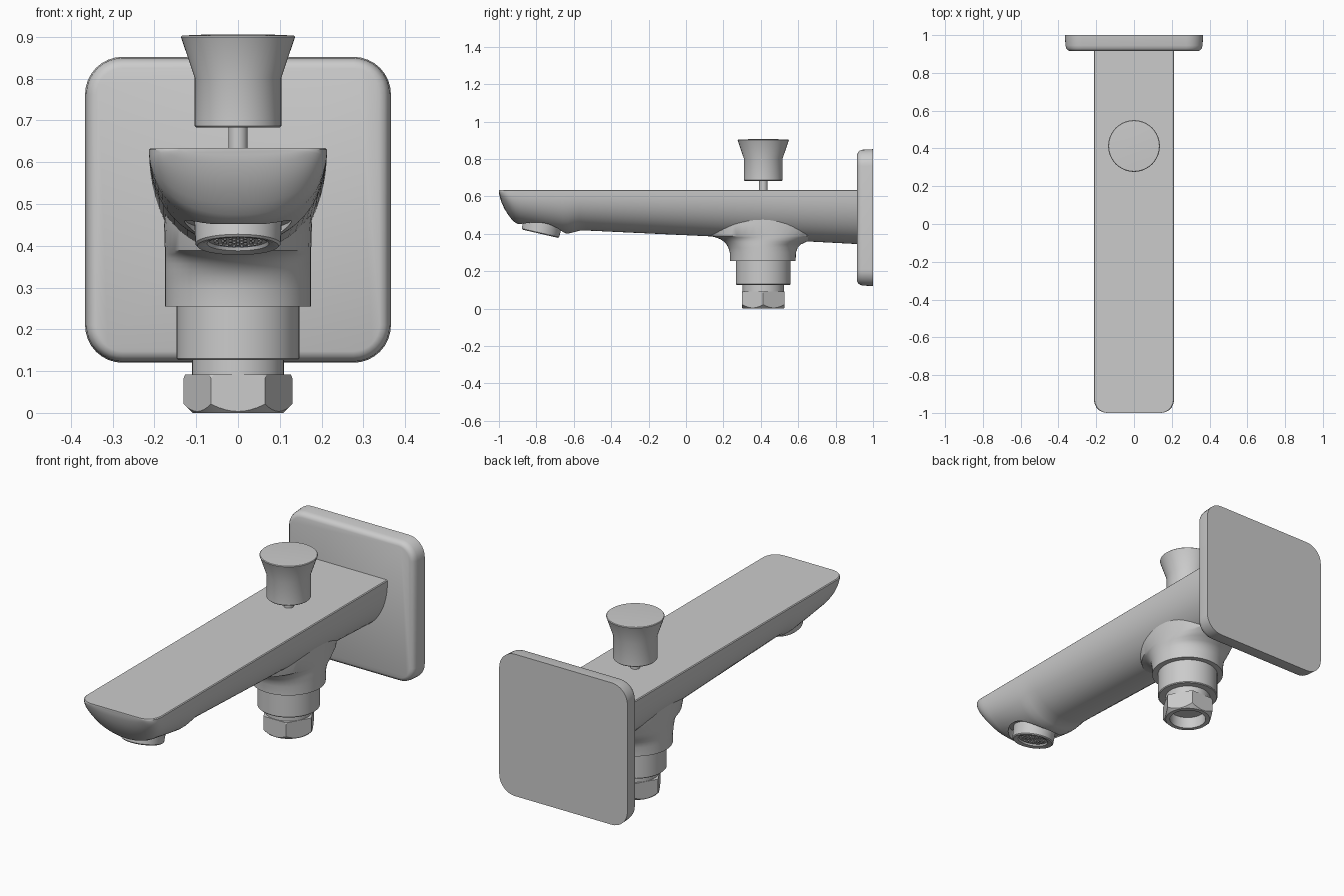
import bpy, bmesh
from math import sin, cos, pi, radians
from mathutils import Matrix, Vector

if "Cube" in bpy.data.objects:
    bpy.data.objects.remove(bpy.data.objects["Cube"])

TOP, KNOB_Y = 0.634, 0.413


def finish(ob, angle=32):
    bpy.ops.object.select_all(action='DESELECT')
    ob.select_set(True)
    bpy.context.view_layer.objects.active = ob
    bpy.ops.object.shade_smooth_by_angle(angle=radians(angle))


def make(name, bm):
    bmesh.ops.recalc_face_normals(bm, faces=bm.faces)
    me = bpy.data.meshes.new(name)
    bm.to_mesh(me)
    bm.free()
    ob = bpy.data.objects.new(name, me)
    bpy.context.collection.objects.link(ob)
    return ob


def loft(name, rings, angle=32):
    """Skin a list of closed rings and cap both ends."""
    bm = bmesh.new()
    vr = [[bm.verts.new(p) for p in r] for r in rings]
    n = len(vr[0])
    for a, b in zip(vr, vr[1:]):
        for i in range(n):
            j = (i + 1) % n
            bm.faces.new((a[i], a[j], b[j], b[i]))
    bm.faces.new(vr[0])
    bm.faces.new(vr[-1])
    ob = make(name, bm)
    finish(ob, angle)
    return ob


def lathe(name, profile, mat, segs=48):
    """Revolve (radius, height) pairs round the local z axis."""
    return loft(name, [[mat @ Vector((r * cos(2 * pi * i / segs), r * sin(2 * pi * i / segs), z))
                        for i in range(segs)] for r, z in profile])


def boolean(ob, cutter, op):
    m = ob.modifiers.new("cut", 'BOOLEAN')
    m.object, m.operation, m.solver = cutter, op, 'EXACT'
    bpy.context.view_layer.objects.active = ob
    bpy.ops.object.modifier_apply(modifier=m.name)
    bpy.data.objects.remove(cutter)
    finish(ob)


# wall plate: rounded square with a soft front edge
def rounded_square(y, inset):
    h, r = 0.366 - inset, 0.09 - inset
    pts = []
    for k, (sx, sz) in enumerate([(1, 1), (-1, 1), (-1, -1), (1, -1)]):
        for i in range(9):
            a = pi / 2 * (k + i / 8)
            pts.append((sx * (h - r) + r * cos(a), y, 0.486 + sz * (h - r) + r * sin(a)))
    return pts


loft("wall_plate", [rounded_square(y, i) for y, i in
     [(1, 0), (0.945, 0.003), (0.93, 0.007), (0.92, 0.015), (0.915, 0.027)]])


# spout: flat-topped, round-bellied section lofted along y
def section(y, w, bottom, n):
    d = TOP - 0.004 - bottom
    pts = [(w - 0.004, y, TOP)]
    for i in range(33):
        t = pi * i / 32
        c, s = cos(t), max(sin(t), 0)
        x = w * abs(c) ** (2 / n) * (1 if c >= 0 else -1)
        pts.append((x, y, TOP - 0.004 - d * s ** (2 / n)))
    return pts + [(-w + 0.004, y, TOP)]


# y, half width, lowest z, roundness exponent
stations = [(-1.0, 0.145, 0.618, 2.2), (-0.995, 0.168, 0.595, 2.2), (-0.985, 0.186, 0.564, 2.2),
            (-0.97, 0.2, 0.532, 2.2), (-0.95, 0.209, 0.5, 2.2), (-0.93, 0.213, 0.474, 2.2),
            (-0.91, 0.213, 0.457, 2.2), (-0.885, 0.213, 0.447, 2.2), (-0.77, 0.213, 0.425, 2.2),
            (-0.66, 0.213, 0.404, 2.15), (-0.63, 0.213, 0.401, 2.1), (-0.6, 0.213, 0.408, 2.1),
            (-0.57, 0.213, 0.416, 2.1), (-0.53, 0.213, 0.417, 2.1), (0.15, 0.213, 0.385, 2.1),
            (0.93, 0.213, 0.344, 2.1)]
spout = loft("spout", [section(*s) for s in stations])

# outlet recess, tilted forward
outlet = Matrix.Translation((0, -0.773, 0.426)) @ Matrix.Rotation(pi - radians(13), 4, 'X')
boolean(spout, lathe("recess_cutter", [(0.128, -0.04), (0.128, 0.08)], outlet), 'DIFFERENCE')

# aerator ring with recessed screen
lathe("aerator", [(0.07, 0.014), (0.074, 0.022), (0.088, 0.027), (0.097, 0.027),
                  (0.102, 0.022), (0.105, -0.045)], outlet)
bm = bmesh.new()
for ring, count in ((0, 1), (0.018, 6), (0.036, 12), (0.054, 18)):
    for i in range(count):
        a = 2 * pi * i / count
        bmesh.ops.create_cone(bm, cap_ends=True, segments=8, radius1=0.0045, radius2=0.0035, depth=0.006,
                              matrix=outlet @ Matrix.Translation((ring * cos(a), ring * sin(a), 0.015)))
make("aerator_nozzles", bm)

# neck under the spout, flaring lengthwise into it
neck = [(0.255, 0.175, 0.236, 0.586), (0.3, 0.175, 0.234, 0.588), (0.325, 0.175, 0.227, 0.597),
        (0.343, 0.175, 0.216, 0.614), (0.357, 0.175, 0.203, 0.645), (0.37, 0.175, 0.185, 0.67),
        (0.38, 0.175, 0.16, 0.69), (0.388, 0.175, 0.125, 0.71), (0.45, 0.177, 0.1, 0.73),
        (0.53, 0.17, 0.1, 0.73)]
loft("neck", [[(rx * cos(2 * pi * i / 48), (a + b) / 2 + (b - a) / 2 * sin(2 * pi * i / 48), z)
               for i in range(48)] for z, rx, a, b in neck])

# collar, pipe and diverter knob on the vertical axis
axis = Matrix.Translation((0, KNOB_Y, 0))
lathe("collar", [(0.143, 0.126), (0.147, 0.13), (0.147, 0.26)], axis)
lathe("connector_pipe", [(0.11, 0.08), (0.11, 0.13)], axis)
lathe("knob_stem", [(0.023, 0.6), (0.023, 0.7)], axis, 24)
lathe("diverter_knob", [(0.1, 0.683), (0.104, 0.687), (0.104, 0.803), (0.134, 0.892),
                        (0.137, 0.9), (0.134, 0.903), (0.06, 0.906)], axis)

# hollow hexagonal nut with chamfered lower corners
nut = lathe("hex_nut", [(0.13, 0), (0.13, 0.092)], axis, 6)
boolean(nut, lathe("nut_shape", [(0.088, 0.06), (0.088, 0), (0.109, 0), (0.131, 0.022),
                                 (0.131, 0.08), (0.126, 0.094)], axis), 'INTERSECT')
